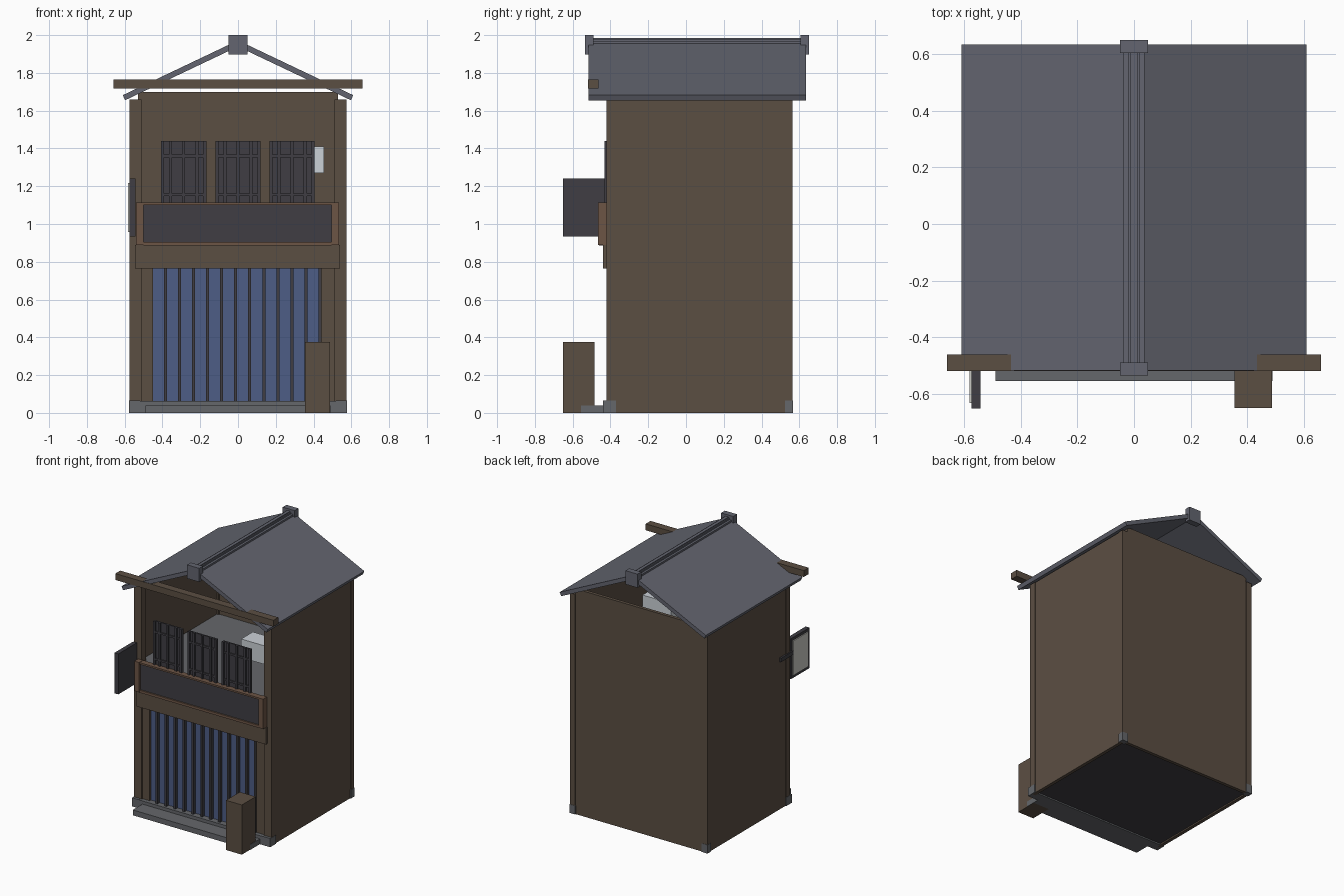
import bpy, bmesh, math


def mat(name, r, g, b):
    m = bpy.data.materials.new(name)
    m.diffuse_color = (r, g, b, 1)
    return m


WOOD = mat("wood", 0.105, 0.077, 0.055)
TRIM = mat("light_wood", 0.15, 0.09, 0.06)
TILE = mat("roof_tile", 0.125, 0.13, 0.16)
STONE = mat("stone", 0.13, 0.135, 0.145)
DARK = mat("dark", 0.05, 0.048, 0.057)
BLUE = mat("blue_cloth", 0.075, 0.11, 0.24)
PALE = mat("pale", 0.6, 0.6, 0.56)
WHITE = mat("white", 0.6, 0.64, 0.68)


def boxes(name, material, *extents):
    """One object from boxes given as (x0, x1, y0, y1, z0, z1)."""
    bm = bmesh.new()
    for x0, x1, y0, y1, z0, z1 in extents:
        vs = bmesh.ops.create_cube(bm, size=1)["verts"]
        for v in vs:
            v.co = ((x0 + x1) / 2 + v.co.x * (x1 - x0),
                    (y0 + y1) / 2 + v.co.y * (y1 - y0),
                    (z0 + z1) / 2 + v.co.z * (z1 - z0))
    return finish(name, material, bm)


def finish(name, material, bm):
    bmesh.ops.recalc_face_normals(bm, faces=bm.faces)
    me = bpy.data.meshes.new(name)
    bm.to_mesh(me)
    bm.free()
    me.materials.append(material)
    ob = bpy.data.objects.new(name, me)
    bpy.context.collection.objects.link(ob)
    return ob


def mirror(ob):
    ob.modifiers.new("mirror", 'MIRROR').use_axis = (True, False, False)
    return ob


# Hollow shell: side walls, back wall, floors
mirror(boxes("side_wall", WOOD, (0.545, 0.57, -0.40, 0.535, 0, 1.66)))
boxes("back_wall", WOOD, (-0.53, 0.53, 0.535, 0.56, 0, 1.70))
boxes("ground_floor", DARK, (-0.545, 0.545, -0.41, 0.54, 0.01, 0.04))
boxes("upper_floor", STONE, (-0.545, 0.545, -0.40, 0.535, 1.06, 1.09))

# Corner posts on stone footings
mirror(boxes("front_post", WOOD, (0.51, 0.575, -0.42, -0.37, 0.06, 1.66)))
mirror(boxes("back_post", WOOD, (0.53, 0.575, 0.525, 0.565, 0.06, 1.66)))
mirror(boxes("post_footing", STONE,
             (0.52, 0.577, -0.44, -0.37, 0, 0.065),
             (0.528, 0.577, 0.523, 0.567, 0, 0.065)))
boxes("front_sill", STONE, (-0.52, 0.52, -0.44, -0.37, 0, 0.064))
boxes("door_step", STONE, (-0.49, 0.49, -0.555, -0.44, 0, 0.04))

# Shop front: jambs, cloth panel, slats, lintel
boxes("door_jambs", WOOD, (-0.515, -0.45, -0.41, -0.38, 0.06, 0.80),
      (0.44, 0.515, -0.41, -0.38, 0.06, 0.80))
boxes("door_panel", BLUE, (-0.455, 0.445, -0.395, -0.38, 0.06, 0.80))
boxes("door_slats", DARK, *[(x - 0.008, x + 0.008, -0.42, -0.394, 0.06, 0.80)
                            for x in (-0.385 + 0.0745 * i for i in range(12))])
boxes("lintel", WOOD, (-0.545, 0.54, -0.44, -0.37, 0.765, 0.89))

# Blank sign board in a frame
boxes("sign_board", DARK, (-0.51, 0.50, -0.45, -0.42, 0.90, 1.105))
boxes("sign_frame", TRIM,
      (-0.54, -0.50, -0.465, -0.415, 0.89, 1.115),
      (0.495, 0.535, -0.465, -0.415, 0.89, 1.115),
      (-0.50, 0.495, -0.46, -0.415, 1.10, 1.113),
      (-0.50, 0.495, -0.46, -0.415, 0.886, 0.905))

# Upper windows with lattice bars
for i, cx in enumerate((-0.288, 0.0, 0.286)):
    boxes(f"window_{i + 1}", DARK, (cx - 0.12, cx + 0.12, -0.42, -0.41, 1.09, 1.44))
    bars = [(cx + d - 0.008, cx + d + 0.008, -0.432, -0.419, 1.09, 1.44)
            for d in (-0.112, -0.07, 0.0, 0.07, 0.112)]
    rails = [(cx - 0.12, cx + 0.12, -0.428, -0.419, z - 0.007, z + 0.007)
             for z in (1.155, 1.36)]
    boxes(f"window_lattice_{i + 1}", DARK, *bars, *rails)

# Appliance box inside the upper floor
boxes("air_unit", WHITE, (0.215, 0.455, -0.27, -0.13, 1.27, 1.41))

# Gable roof: one chevron profile extruded along y
profile = [(-0.61, 1.682), (0, 1.972), (0.61, 1.682),
           (0.598, 1.655), (0, 1.939), (-0.598, 1.655)]
bm = bmesh.new()
rows = [[bm.verts.new((x, y, z)) for x, z in profile] for y in (-0.517, 0.635)]
for i in range(6):
    j = (i + 1) % 6
    bm.faces.new((rows[0][i], rows[0][j], rows[1][j], rows[1][i]))
for r in rows:
    bm.faces.new((r[0], r[1], r[4], r[5]))
    bm.faces.new((r[1], r[2], r[3], r[4]))
finish("roof", TILE, bm)

# Stepped ridge with end blocks
boxes("roof_ridge", TILE, *[(-w, w, -0.50, 0.62, 1.94, z)
      for w, z in ((0.037, 1.968), (0.02, 1.979), (0.012, 1.986))])
boxes("ridge_ends", TILE, (-0.05, 0.05, -0.535, -0.49, 1.897, 2.0),
      (-0.05, 0.05, 0.605, 0.65, 1.897, 2.0))
boxes("eave_beam", WOOD, (-0.66, 0.66, -0.52, -0.462, 1.717, 1.765))

# Projecting side sign with bracket
boxes("side_sign", DARK, (-0.575, -0.543, -0.652, -0.43, 0.935, 1.24))
boxes("side_sign_face", PALE, (-0.582, -0.574, -0.632, -0.45, 0.957, 1.218))
boxes("side_sign_bracket", DARK, (-0.583, -0.555, -0.45, -0.30, 1.115, 1.145))

# Standing box by the door
boxes("door_stand", WOOD, (0.355, 0.487, -0.65, -0.485, 0, 0.375))
